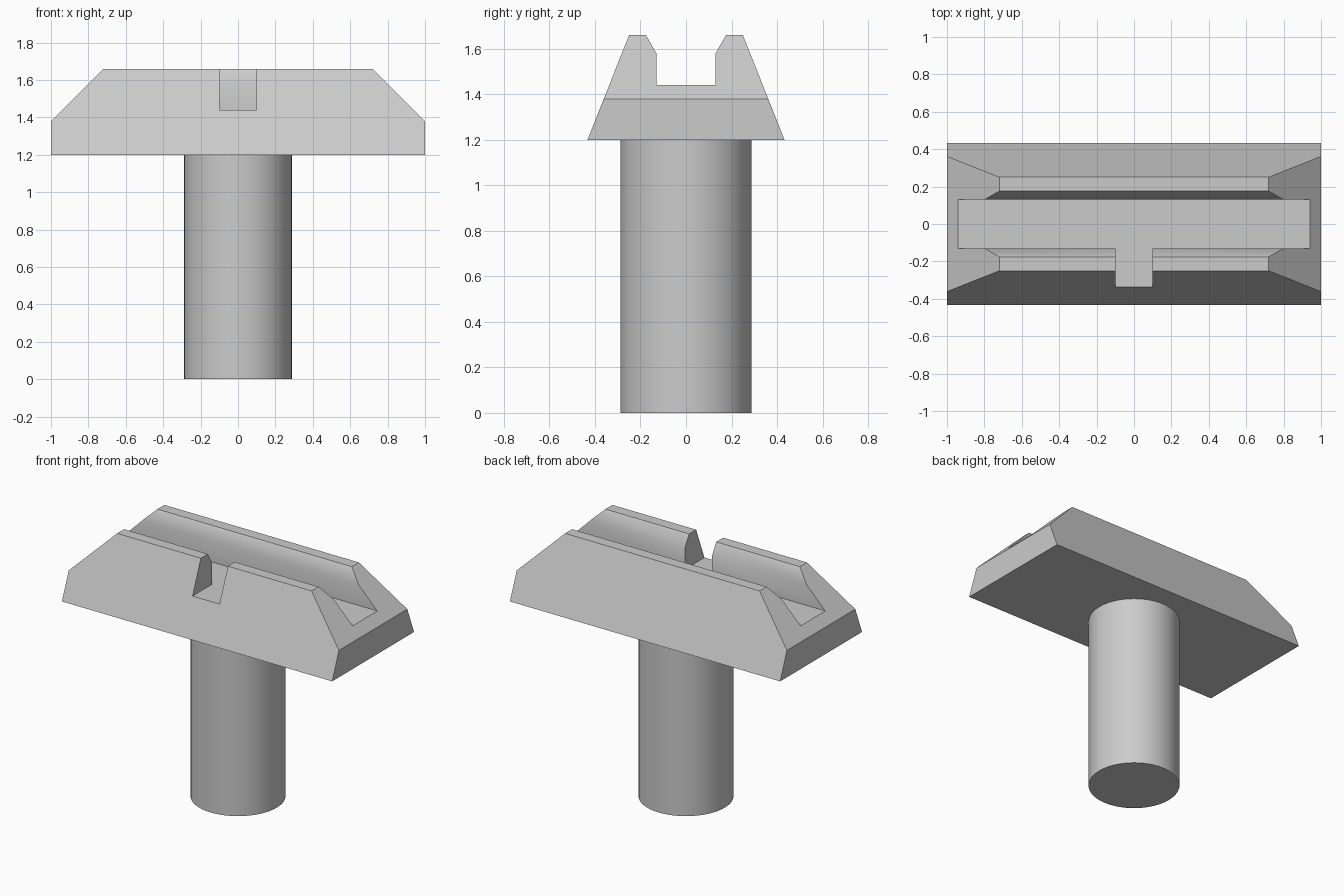
import bpy
import bmesh
import math
from mathutils import Vector

default = bpy.data.objects.get("Cube")
if default:
    bpy.data.objects.remove(default, do_unlink=True)

# Single grey material
GREY = (0.6, 0.6, 0.6, 1.0)
grey = bpy.data.materials.new("light grey")
grey.use_nodes = True
grey.diffuse_color = GREY
grey.node_tree.nodes["Principled BSDF"].inputs["Base Color"].default_value = GREY


def make_object(name, bm):
    bmesh.ops.recalc_face_normals(bm, faces=bm.faces)
    mesh = bpy.data.meshes.new(name)
    bm.to_mesh(mesh)
    bm.free()
    mesh.materials.append(grey)
    obj = bpy.data.objects.new(name, mesh)
    bpy.context.collection.objects.link(obj)
    return obj


def prism(profile, half_length):
    """Extrude a (y, z) outline along x, centred on x = 0."""
    bm = bmesh.new()
    face = bm.faces.new([bm.verts.new((-half_length, y, z)) for y, z in profile])
    result = bmesh.ops.extrude_face_region(bm, geom=[face])
    verts = [v for v in result["geom"] if isinstance(v, bmesh.types.BMVert)]
    bmesh.ops.translate(bm, verts=verts, vec=(2 * half_length, 0, 0))
    return bm


def finish(obj):
    bpy.ops.object.select_all(action="DESELECT")
    bpy.context.view_layer.objects.active = obj
    obj.select_set(True)
    for mod in list(obj.modifiers):
        bpy.ops.object.modifier_apply(modifier=mod.name)
    bpy.ops.object.shade_smooth_by_angle(angle=math.radians(30))


BASE_Z, TOP_Z, FLOOR_Z = 1.2, 1.66, 1.44

# Tapered head with a flared lengthwise groove
half = [(0.433, BASE_Z), (0.25, TOP_Z), (0.176, TOP_Z), (0.13, 1.58), (0.13, FLOOR_Z)]
outline = half + [(-y, z) for y, z in reversed(half)]
bm = prism(outline, 1.0)

# Sloped upper ends
for side in (-1, 1):
    cut = bmesh.ops.bisect_plane(
        bm, geom=bm.verts[:] + bm.edges[:] + bm.faces[:],
        plane_co=Vector((side, 0, 1.38)), plane_no=Vector((side, 0, 1)),
        clear_outer=True)
    rim = [e for e in cut["geom_cut"] if isinstance(e, bmesh.types.BMEdge)]
    bmesh.ops.contextual_create(bm, geom=rim)
head = make_object("head", bm)

# Notch through the front wall, level with the groove floor
notch = [(-0.6, FLOOR_Z), (-0.1, FLOOR_Z), (-0.1, 2), (-0.6, 2)]
cutter = make_object("notch_cutter", prism(notch, 0.1))
cutter.hide_render = True
boolean = head.modifiers.new("notch", "BOOLEAN")
boolean.operation = "DIFFERENCE"
boolean.solver = "EXACT"
boolean.object = cutter
finish(head)
bpy.data.objects.remove(cutter, do_unlink=True)

# Round stem below the head
bm = bmesh.new()
bmesh.ops.create_cone(bm, cap_ends=True, segments=64, radius1=0.288,
                      radius2=0.288, depth=BASE_Z)
bmesh.ops.translate(bm, verts=bm.verts, vec=(0, 0, BASE_Z / 2))
finish(make_object("stem", bm))
